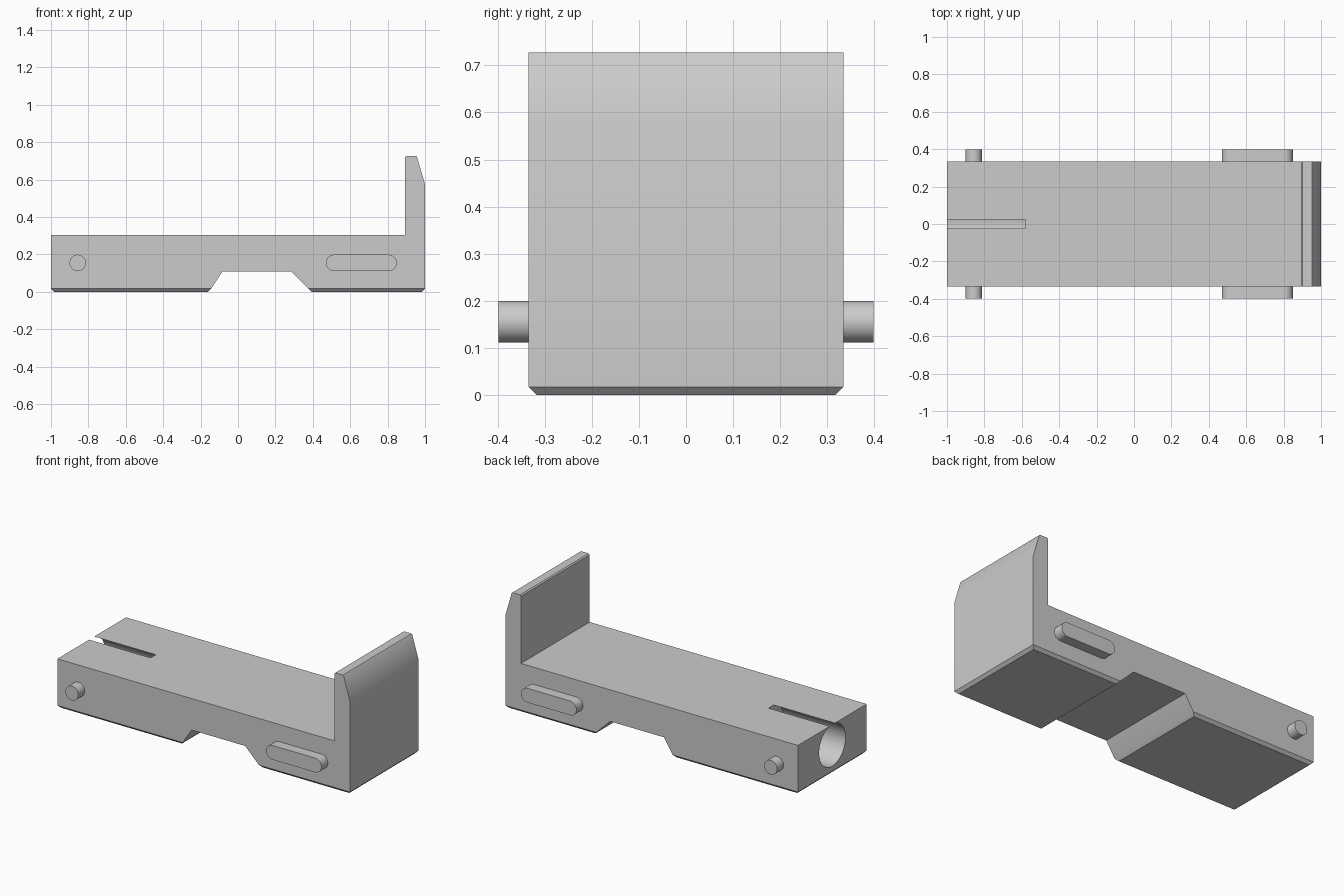
import bpy, bmesh, math
from mathutils import Vector

cube = bpy.data.objects.get("Cube")
if cube:
    bpy.data.objects.remove(cube, do_unlink=True)

HALF_WIDTH = 0.335
CHAMFER = 0.017

grey = bpy.data.materials.new("plain grey")
grey.use_nodes = True
colour = (0.6, 0.6, 0.6, 1)
grey.diffuse_color = colour
grey.node_tree.nodes["Principled BSDF"].inputs["Base Color"].default_value = colour


def extrude_profile(bm, points, y0, y1):
    """Fill an x-z outline at y0 and extrude it to y1."""
    face = bm.faces.new([bm.verts.new((x, y0, z)) for x, z in points])
    new = bmesh.ops.extrude_face_region(bm, geom=[face])["geom"]
    verts = [v for v in new if isinstance(v, bmesh.types.BMVert)]
    bmesh.ops.translate(bm, verts=verts, vec=(0, y1 - y0, 0))
    bmesh.ops.recalc_face_normals(bm, faces=bm.faces)


def finish(bm, name):
    mesh = bpy.data.meshes.new(name)
    bm.to_mesh(mesh)
    bm.free()
    obj = bpy.data.objects.new(name, mesh)
    bpy.context.collection.objects.link(obj)
    mesh.materials.append(grey)
    return obj


def activate(obj):
    bpy.ops.object.select_all(action="DESELECT")
    obj.select_set(True)
    bpy.context.view_layer.objects.active = obj


def stadium(x0, x1, z, r, steps=20):
    """Outline of a slot shape; a circle when x0 equals x1."""
    pts = []
    for x, start in ((x1, -math.pi / 2), (x0, math.pi / 2)):
        n = steps + 1 if x0 != x1 else steps
        for i in range(n):
            a = start + math.pi * i / steps
            pts.append((x + r * math.cos(a), z + r * math.sin(a)))
    return pts


# Body with upright end plate and arched underside
bm = bmesh.new()
extrude_profile(bm, [
    (-1, CHAMFER), (-0.143, CHAMFER), (-0.083, 0.11), (0.283, 0.11),
    (0.378, CHAMFER), (1, CHAMFER), (1, 0.575), (0.957, 0.722),
    (0.952, 0.727), (0.9, 0.727), (0.893, 0.72), (0.893, 0.305), (-1, 0.305),
], -HALF_WIDTH, HALF_WIDTH)

# Chamfered soles of the two feet
bm.faces.ensure_lookup_table()
soles = [f for f in bm.faces if all(v.co.z < CHAMFER + 0.001 for v in f.verts)]
for face in bmesh.ops.extrude_discrete_faces(bm, faces=soles)["faces"]:
    centre = face.calc_center_median()
    for v in face.verts:
        d = v.co - centre
        v.co -= Vector((math.copysign(CHAMFER, d.x),
                        math.copysign(CHAMFER, d.y), CHAMFER))
bmesh.ops.recalc_face_normals(bm, faces=bm.faces)
body = finish(bm, "body")

# Blind bore in the end, just breaking through the top as a narrow slot
bpy.ops.mesh.primitive_cylinder_add(
    vertices=96, radius=0.129, depth=0.62,
    location=(-0.89, 0, 0.1785), rotation=(0, math.pi / 2, 0))
cutter = bpy.context.object
cutter.name = "bore_cutter"
cutter.hide_render = True
cutter.data.materials.append(grey)
activate(body)
bore = body.modifiers.new("bore", "BOOLEAN")
bore.operation = "DIFFERENCE"
bore.solver = "EXACT"
bore.object = cutter
bpy.ops.object.modifier_apply(modifier=bore.name)
bpy.data.objects.remove(cutter, do_unlink=True)

# Round pins and long guide lugs on both sides
parts = [body]
for side, sign in (("right", -1), ("left", 1)):
    for name, x0, x1 in (("pin", -0.857, -0.857), ("guide_lug", 0.514, 0.805)):
        bm = bmesh.new()
        extrude_profile(bm, stadium(x0, x1, 0.155, 0.044),
                        sign * (HALF_WIDTH - 0.03), sign * 0.398)
        parts.append(finish(bm, f"{side}_{name}"))

for obj in parts:
    activate(obj)
    bpy.ops.object.shade_smooth_by_angle(angle=math.radians(30))
